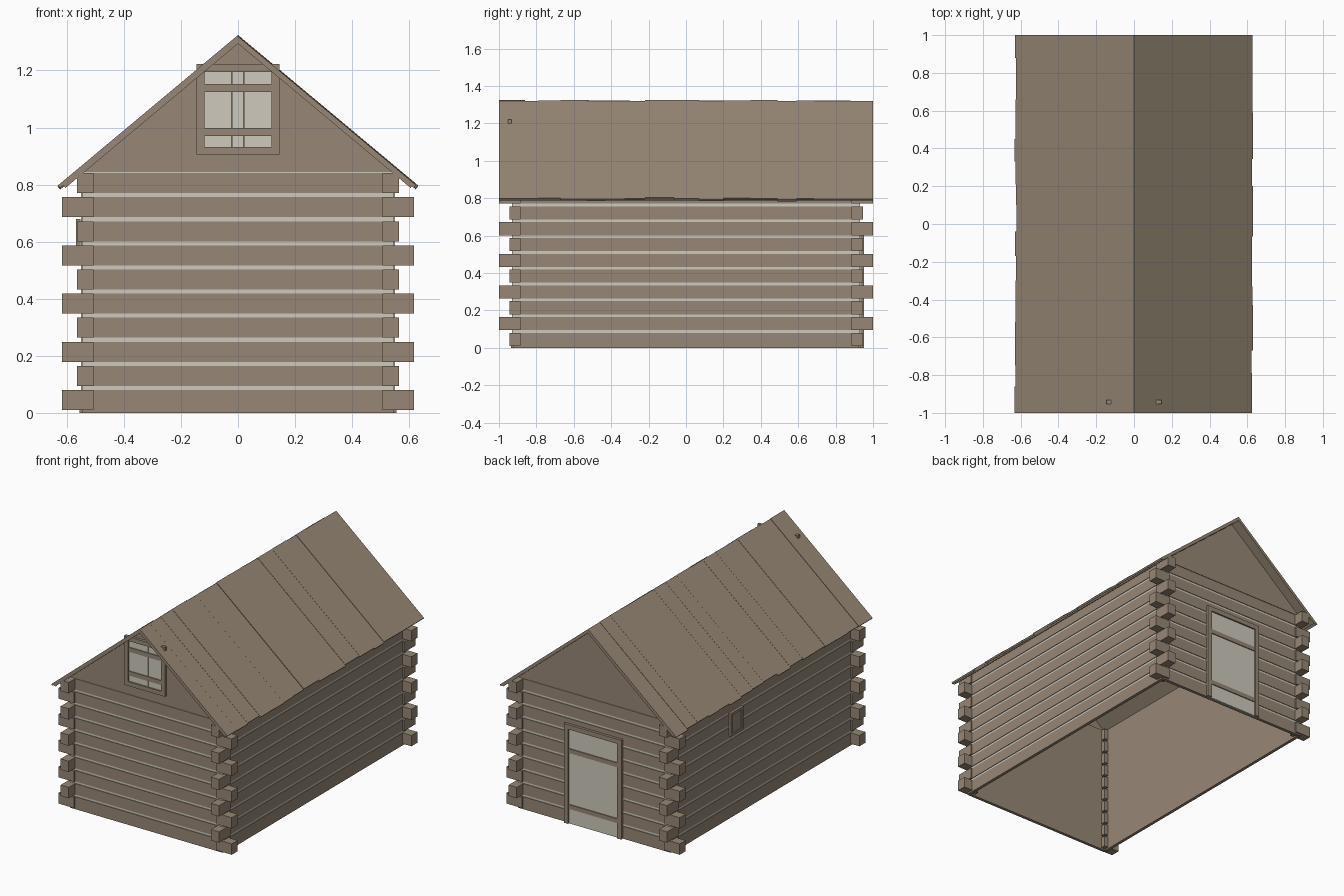
import bpy, bmesh, random

random.seed(4)
if "Cube" in bpy.data.objects:
    bpy.data.objects.remove(bpy.data.objects["Cube"], do_unlink=True)


def material(name, rgb):
    m = bpy.data.materials.new(name)
    m.use_nodes = True
    m.diffuse_color = (*rgb, 1)
    m.node_tree.nodes["Principled BSDF"].inputs["Base Color"].default_value = (*rgb, 1)
    return m


WOOD = material("weathered wood", (0.31, 0.245, 0.18))
PALE = material("pale plaster", (0.62, 0.585, 0.51))


def prism(bm, profile, y0, y1):
    """Extrude an xz profile from y0 to y1."""
    a = [bm.verts.new((x, y0, z)) for x, z in profile]
    b = [bm.verts.new((x, y1, z)) for x, z in profile]
    bm.faces.new(a)
    bm.faces.new(b[::-1])
    for i in range(len(a)):
        j = (i + 1) % len(a)
        bm.faces.new((a[j], a[i], b[i], b[j]))


def box(bm, x, y, z):
    prism(bm, [(x[0], z[0]), (x[1], z[0]), (x[1], z[1]), (x[0], z[1])], *sorted(y))


def finish(bm, name, mat):
    bmesh.ops.recalc_face_normals(bm, faces=bm.faces)
    mesh = bpy.data.meshes.new(name)
    bm.to_mesh(mesh)
    bm.free()
    mesh.materials.append(mat)
    obj = bpy.data.objects.new(name, mesh)
    bpy.context.collection.objects.link(obj)


ROWS, STEP, LOG = 10, 0.0845, 0.07
HX, HY = 0.555, 0.935          # outer faces of the walls
WALL_TOP = ROWS * STEP
RIDGE, SLOPE = 1.322, 0.835


def ring(bm, inner, outer, z):
    """Four thin walls around the house, given as depths behind the outer face."""
    for s in (-1, 1):
        xs = sorted((s * (HX - outer), s * (HX - inner)))
        box(bm, xs, (-HY + outer, HY - outer), z)
        ys = sorted((s * (HY - outer), s * (HY - inner)))
        box(bm, (-HX + outer, HX - outer), ys, z)


# Inner wall shell, log courses and the plaster between them
bm = bmesh.new()
ring(bm, 0.01, 0.02, (0, WALL_TOP))
finish(bm, "inner_walls", WOOD)

logs, plaster = bmesh.new(), bmesh.new()
for r in range(ROWS):
    z = r * STEP + 0.01
    ring(logs, 0, 0.01, (z if r else 0, z + LOG))
    ring(plaster, 0.004, 0.01, (z + LOG, z + STEP))
finish(logs, "wall_logs", WOOD)
finish(plaster, "wall_plaster", PALE)

# Crossed log ends at the corners, alternating direction by course
bm = bmesh.new()
for r in range(ROWS):
    z = r * STEP + 0.01
    ex, ey = (0.617, 0.945) if r % 2 == 0 else (0.565, 1.0)
    for sx in (-1, 1):
        for sy in (-1, 1):
            box(bm, sorted((sx * 0.507, sx * ex)),
                (sy * 0.885, sy * ey), (z, z + LOG))
finish(bm, "corner_log_ends", WOOD)

# Gables
bm = bmesh.new()
for s in (-1, 1):
    half = (RIDGE - 0.02 - WALL_TOP) / SLOPE
    prism(bm, [(-half, WALL_TOP), (half, WALL_TOP), (0, RIDGE - 0.02)],
          *sorted((s * (HY - 0.012), s * HY)))
finish(bm, "gables", WOOD)

# Roof: a thin deck with uneven boards on each slope
right_seams = [-1, -0.9, -0.79, -0.67, -0.53, -0.43, -0.33, -0.22, -0.065, 0.07,
               0.2, 0.345, 0.49, 0.59, 0.685, 0.87, 1]
left_seams = [-1, -0.86, -0.75, -0.64, -0.52, -0.41, -0.3, -0.17, -0.04, 0.1,
              0.21, 0.33, 0.45, 0.56, 0.66, 0.775, 0.88, 1]
for name, s, seams in (("right", 1, right_seams), ("left", -1, left_seams)):
    deck, boards = bmesh.new(), bmesh.new()
    e = 0.615
    prism(deck, [(0, RIDGE - 0.008), (s * e, RIDGE - 0.008 - SLOPE * e),
                 (s * (e - 0.01), RIDGE - 0.02 - SLOPE * e), (0, RIDGE - 0.028)], -1, 1)
    finish(deck, name + "_roof_deck", WOOD)
    for y0, y1 in zip(seams, seams[1:]):
        e = random.uniform(0.622, 0.632)
        top = RIDGE + random.uniform(-0.003, 0.003)
        prism(boards, [(0, top), (s * e, top - SLOPE * e),
                       (s * (e - 0.008), top - 0.011 - SLOPE * (e - 0.008) - 0.005),
                       (0, top - 0.016)], y0, y1)
    finish(boards, name + "_roof_boards", WOOD)


def opening(name, side, half, z0, z1, trim, seams, rails, sill):
    """Framed board panel with cross rails on the front (-1) or back (1)."""
    depth = lambda a, b: sorted((side * a, side * b))
    frame = bmesh.new()
    for s in (-1, 1):
        box(frame, sorted((s * half, s * (half - trim))), depth(0.933, 0.952), (z0, z1))
    w = half - trim
    box(frame, (-w, w), depth(0.933, 0.952), (z1 - trim, z1))
    if sill:
        box(frame, (-w, w), depth(0.933, 0.952), (z0, z0 + trim))
    finish(frame, name + "_frame", WOOD)
    panel = bmesh.new()
    edges = [-w] + seams + [w]
    for a, b in zip(edges, edges[1:]):
        box(panel, (a + 0.001, b - 0.001), depth(0.933, 0.942),
            (z0 + trim * sill, z1 - trim))
    finish(panel, name + "_panel", PALE)
    cross = bmesh.new()
    for z in rails:
        box(cross, (-w, w), depth(0.936, 0.948), (z - 0.014, z + 0.014))
    finish(cross, name + "_rails", WOOD)


opening("gable_window", -1, 0.145, 0.905, 1.222, 0.027, [-0.022, 0.02], [0.985, 1.138], 1)
opening("back_door", 1, 0.205, 0.0, 0.64, 0.03, [0.0], [0.11, 0.47], 0)

# Small shuttered hatch on the left wall
bm = bmesh.new()
box(bm, (-0.562, -0.552), (0.225, 0.355), (0.53, 0.68))
for y in (0.225, 0.34):
    box(bm, (-0.568, -0.56), (y, y + 0.015), (0.53, 0.68))
for z in (0.53, 0.665):
    box(bm, (-0.568, -0.56), (0.24, 0.34), (z, z + 0.015))
finish(bm, "side_hatch", WOOD)
